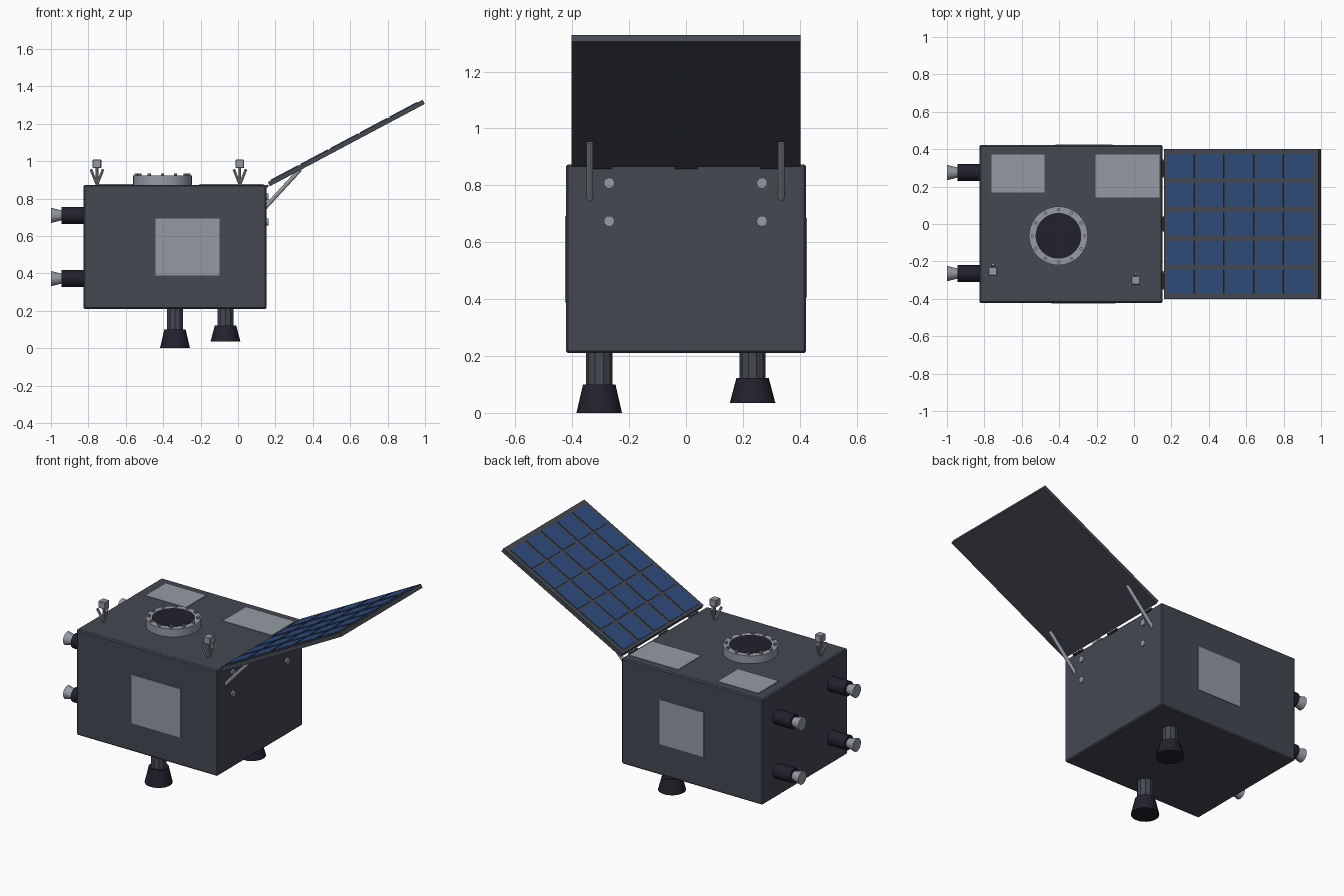
import bpy, bmesh, math
from mathutils import Vector, Matrix

cube = bpy.data.objects.get("Cube")
if cube:
    bpy.data.objects.remove(cube, do_unlink=True)


def material(name, rgb):
    m = bpy.data.materials.new(name)
    m.use_nodes = True
    m.diffuse_color = (*rgb, 1)
    m.node_tree.nodes["Principled BSDF"].inputs["Base Color"].default_value = (*rgb, 1)
    return m


HULL = material("hull_grey", (0.058, 0.065, 0.083))
LIGHT = material("light_metal", (0.30, 0.325, 0.37))
DARK = material("nozzle_black", (0.016, 0.015, 0.027))
CELL = material("cell_blue", (0.028, 0.07, 0.2))


def finish(name, bm, mat, matrix=None, smooth=False):
    me = bpy.data.meshes.new(name)
    bmesh.ops.recalc_face_normals(bm, faces=bm.faces)
    bm.to_mesh(me)
    bm.free()
    me.materials.append(mat)
    ob = bpy.data.objects.new(name, me)
    bpy.context.scene.collection.objects.link(ob)
    if matrix:
        ob.matrix_world = matrix
    if smooth:
        bpy.ops.object.select_all(action="DESELECT")
        ob.select_set(True)
        bpy.context.view_layer.objects.active = ob
        bpy.ops.object.shade_smooth_by_angle(angle=math.radians(35))
    return ob


def box(name, lo, hi, mat, bevel=0, matrix=None):
    bm = bmesh.new()
    lo, hi = Vector(lo), Vector(hi)
    size = hi - lo
    bmesh.ops.create_cube(bm, size=1, matrix=Matrix.Translation((lo + hi) / 2) @ Matrix.Diagonal((*size, 1)))
    if bevel:
        bmesh.ops.bevel(bm, geom=bm.edges[:], offset=bevel, segments=1, affect="EDGES")
    return finish(name, bm, mat, matrix)


def cone(name, a, b, ra, rb, mat, sides=24, smooth=True):
    """Tapered cylinder from point a to point b."""
    a, b = Vector(a), Vector(b)
    d = b - a
    bm = bmesh.new()
    bmesh.ops.create_cone(bm, cap_ends=True, segments=sides, radius1=ra, radius2=rb, depth=d.length)
    mat4 = Matrix.Translation((a + b) / 2) @ d.to_track_quat("Z", "Y").to_matrix().to_4x4()
    return finish(name, bm, mat, mat4, smooth)


# Hull
X0, X1, Y0, Y1, Z0, Z1 = -0.826, 0.152, -0.422, 0.422, 0.21, 0.873
box("hull", (X0, Y0, Z0), (X1, Y1, Z1), HULL, 0.007)

# Light plates on the hull
P = 0.004
box("front_plate", (-0.441, Y0 - P, 0.388), (-0.099, Y0 + P, 0.693), LIGHT)
box("back_plate", (-0.42, Y1 - P, 0.405), (-0.115, Y1 + P, 0.685), LIGHT)
box("top_plate_small", (-0.762, 0.168, Z1 - P), (-0.479, 0.372, Z1 + P), LIGHT)
box("top_plate_large", (-0.206, 0.142, Z1 - P), (0.136, 0.372, Z1 + P), LIGHT)

# Docking ring with dark hatch and bolts
RX, RY, RZ = -0.404, -0.063, 0.922
cone("docking_ring", (RX, RY, Z1 - 0.01), (RX, RY, RZ), 0.157, 0.157, LIGHT, 40)
cone("docking_hatch", (RX, RY, RZ - 0.01), (RX, RY, RZ + 0.002), 0.122, 0.122, DARK, 40)
for i in range(12):
    t = math.tau * i / 12
    bx, by = RX + 0.14 * math.cos(t), RY + 0.14 * math.sin(t)
    cone("ring_bolt", (bx, by, RZ - 0.005), (bx, by, RZ + 0.013), 0.009, 0.009, LIGHT, 8, False)

# Antennas: box head on a stem with three splayed blades
for x, y, turn in ((-0.754, -0.253, 90), (0.01, -0.302, 90)):
    cone("antenna_stem", (x, y, Z1 - 0.005), (x, y, 0.97), 0.007, 0.007, LIGHT, 8)
    box("antenna_head", (x - 0.023, y - 0.023, 0.964), (x + 0.023, y + 0.023, 1.008), LIGHT, 0.003)
    for i in range(3):
        t = math.radians(turn + 120 * i)
        tip = (x + 0.037 * math.cos(t), y + 0.037 * math.sin(t), 0.955)
        cone("antenna_blade", (x, y, Z1), tip, 0.008, 0.008, LIGHT, 6)

# Main engines under the hull
for x, y, z, top in ((-0.337, -0.305, 0, 0.1), (-0.067, 0.234, 0.035, 0.122)):
    cone("engine_post", (x, y, top - 0.01), (x, y, Z0 + 0.01), 0.046, 0.046, HULL, 10, False)
    cone("engine_nozzle", (x, y, z), (x, y, top), 0.08, 0.057, DARK, 24)

# Four side thrusters
for y in (-0.265, 0.275):
    for z in (0.372, 0.71):
        cone("thruster_body", (X0 + 0.01, y, z), (-0.944, y, z), 0.045, 0.045, DARK, 24)
        cone("thruster_nozzle", (-0.94, y, z), (-1, y, z), 0.026, 0.041, LIGHT, 24)

# Tilted solar panel with a grid of cells
start, end = Vector((0.165, 0, 0.877)), Vector((0.993, 0, 1.317))
span = end - start
tilt = math.atan2(span.z, span.x)
M = Matrix.Translation(start) @ Matrix.Rotation(-tilt, 4, "Y")
T = 0.0125
box("solar_panel", (0, -0.402, -T), (span.length, 0.402, T), HULL, 0, M)
for i in range(5):
    for j in range(5):
        u = 0.102 + 0.18 * i
        v = (j - 2) * 0.154
        box("solar_cell", (u - 0.083, v - 0.064, T - 0.002), (u + 0.083, v + 0.064, T + 0.004), CELL, 0, M)

# Hinges, struts and side bolts
for y in (-0.3, 0, 0.3):
    cone("panel_hinge", (0.156, y - 0.04, 0.866), (0.156, y + 0.04, 0.866), 0.008, 0.008, HULL, 10)
for y in (-0.338, 0.335):
    cone("panel_strut", (0.145, y, 0.752), (0.332, y, 0.955), 0.011, 0.011, LIGHT, 12)
for y in (-0.27, 0.267):
    for z in (0.674, 0.808):
        cone("side_bolt", (X1 - 0.005, y, z), (X1 + 0.01, y, z), 0.019, 0.019, LIGHT, 16)
